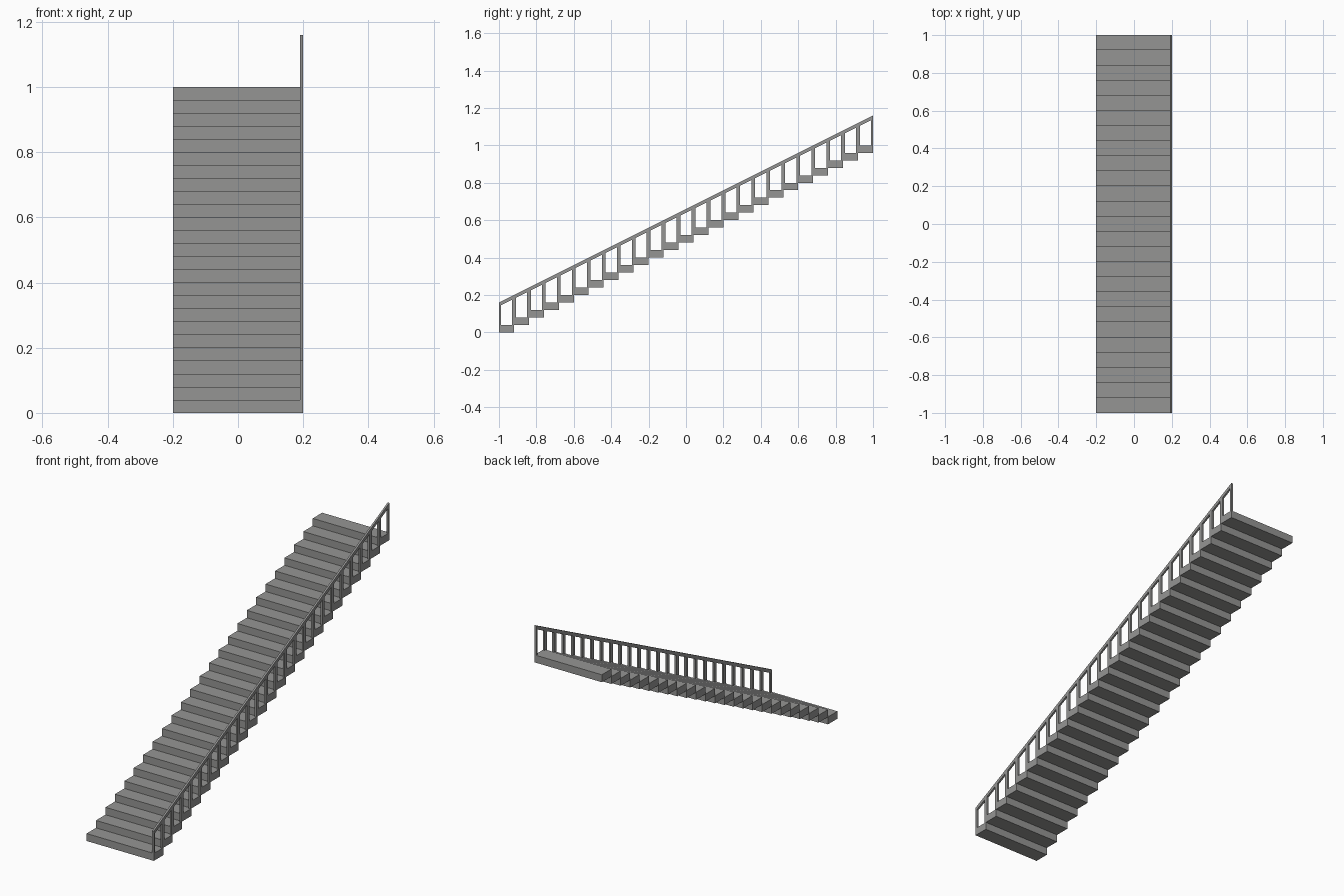
import bpy
import bmesh

if "Cube" in bpy.data.objects:
    bpy.data.objects.remove(bpy.data.objects["Cube"])

STEPS, RISE, RUN = 25, 0.04, 0.08
HALF_W, RAIL_X = 0.20, 0.19      # stair half width, inner face of railing
POST, RAIL_T = 0.01, 0.02        # half-post width, vertical rail thickness

grey = bpy.data.materials.new("stone grey")
grey.diffuse_color = (0.30, 0.30, 0.295, 1)
grey.use_nodes = True
grey.node_tree.nodes["Principled BSDF"].inputs["Base Color"].default_value = grey.diffuse_color


def rail_top(y):
    """Height of the sloping handrail above position y."""
    return 0.16 + (y + 1) * RISE / RUN


def extrude_profile(name, profile, x0, x1):
    """Solid prism from a (y, z) outline, extruded along x."""
    bm = bmesh.new()
    face = bm.faces.new([bm.verts.new((x0, y, z)) for y, z in profile])
    out = bmesh.ops.extrude_face_region(bm, geom=[face])
    moved = [v for v in out["geom"] if isinstance(v, bmesh.types.BMVert)]
    bmesh.ops.translate(bm, vec=(x1 - x0, 0, 0), verts=moved)
    bmesh.ops.recalc_face_normals(bm, faces=bm.faces)
    mesh = bpy.data.meshes.new(name)
    bm.to_mesh(mesh)
    bm.free()
    mesh.materials.append(grey)
    obj = bpy.data.objects.new(name, mesh)
    bpy.context.collection.objects.link(obj)
    return obj


for i in range(STEPS):
    y0, y1 = -1 + i * RUN, -1 + (i + 1) * RUN
    z0, z1 = i * RISE, (i + 1) * RISE
    # tread block
    extrude_profile(f"step_{i + 1:02d}",
                    [(y0, z0), (y1, z0), (y1, z1), (y0, z1)], -HALF_W, HALF_W)
    # half posts at both ends of the tread, cut to the slope of the rail
    for side, a in (("front", y0), ("back", y1 - POST)):
        b = a + POST
        extrude_profile(f"baluster_{side}_{i + 1:02d}",
                        [(a, z1), (b, z1), (b, rail_top(b) - RAIL_T),
                         (a, rail_top(a) - RAIL_T)], RAIL_X, HALF_W)

# sloping handrail
extrude_profile("handrail",
                [(-1, rail_top(-1) - RAIL_T), (1, rail_top(1) - RAIL_T),
                 (1, rail_top(1)), (-1, rail_top(-1))], RAIL_X, HALF_W)
